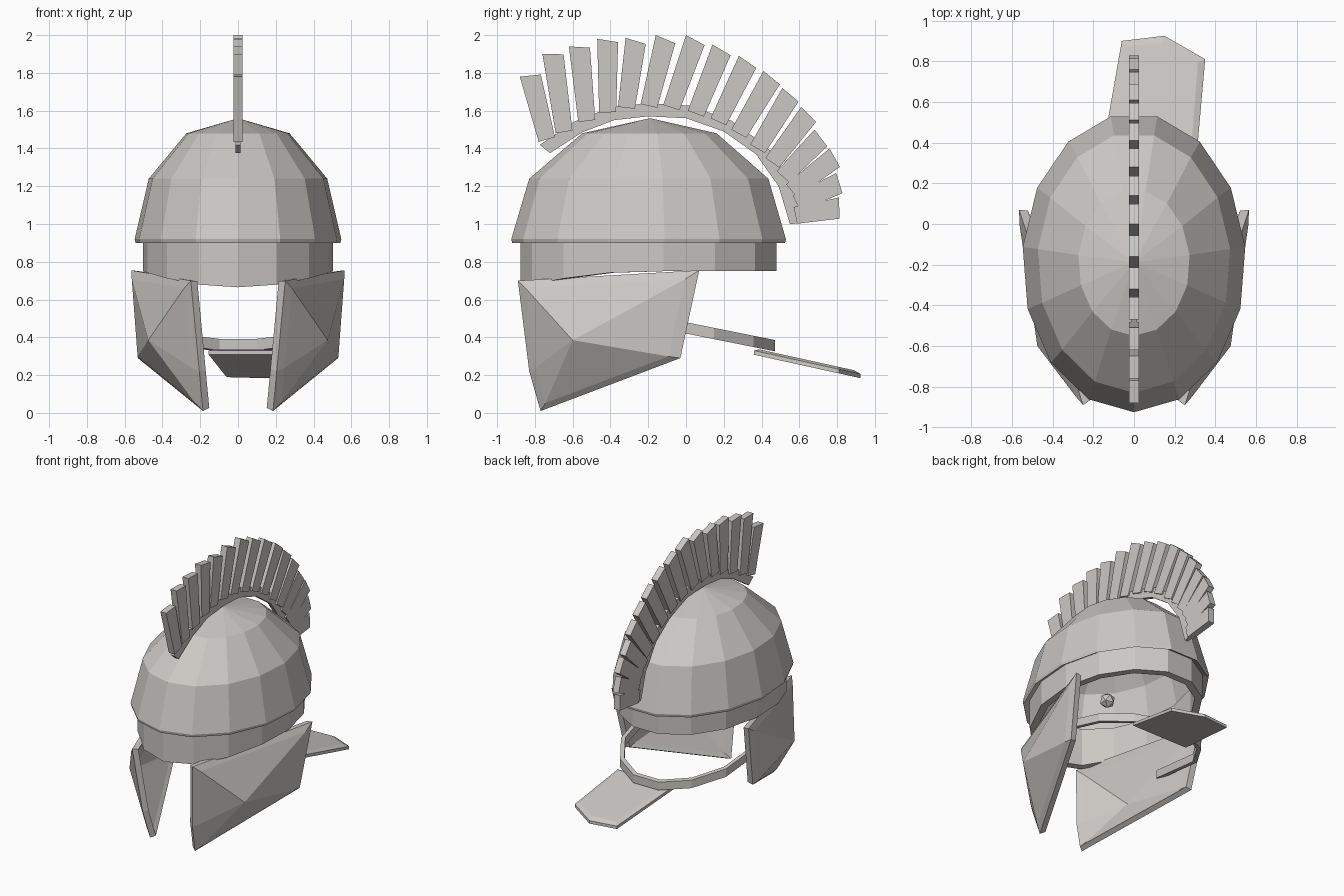
import bpy, bmesh, math
from mathutils import Vector

cube = bpy.data.objects.get("Cube")
if cube:
    bpy.data.objects.remove(cube)

steel = bpy.data.materials.new("pale_steel")
steel.use_nodes = True
steel.diffuse_color = (0.60, 0.58, 0.555, 1)
steel.node_tree.nodes["Principled BSDF"].inputs["Base Color"].default_value = steel.diffuse_color

SIDES = 15
CENTRE_Y = -0.19


def finish(name, bm):
    """Turn a bmesh into a flat shaded object."""
    bmesh.ops.recalc_face_normals(bm, faces=bm.faces[:])
    mesh = bpy.data.meshes.new(name)
    bm.to_mesh(mesh)
    bm.free()
    mesh.materials.append(steel)
    obj = bpy.data.objects.new(name, mesh)
    bpy.context.scene.collection.objects.link(obj)
    return obj


def oval_point(angle, rx, ry, z):
    return Vector((rx * math.sin(angle), CENTRE_Y - ry * math.cos(angle), z))


def bridge(bm, a, b, closed=True):
    n = len(a)
    for i in range(n if closed else n - 1):
        j = (i + 1) % n
        bm.faces.new((a[i], a[j], b[j], b[i]))


def oval_ring(bm, rx, ry, height):
    """Ring of vertices; height is a function of the angle from the front."""
    angles = [math.tau * i / SIDES for i in range(SIDES)]
    return [bm.verts.new(oval_point(a, rx, ry, height(a))) for a in angles]


def prism(bm, points, offset):
    """Extrude a flat polygon by an offset vector."""
    a = [bm.verts.new(p) for p in points]
    b = [bm.verts.new(p + offset) for p in points]
    bm.faces.new(a)
    bm.faces.new(b[::-1])
    bridge(bm, a, b)


def mirror_x(obj):
    obj.modifiers.new("mirror", 'MIRROR')


# Dome: a faceted shell running from inside apex, round the brim, to outside apex
bm = bmesh.new()
profile = [(0.25, 0.32, 1.43), (0.43, 0.59, 1.21), (0.49, 0.67, 0.935),
           (0.545, 0.73, 0.90), (0.55, 0.735, 0.92), (0.475, 0.64, 1.24), (0.275, 0.36, 1.48)]
rings = [oval_ring(bm, rx, ry, lambda a, z=z: z) for rx, ry, z in profile]
for lower, upper in zip(rings, rings[1:]):
    bridge(bm, lower, upper)
for ring, z in ((rings[0], 1.51), (rings[-1], 1.56)):
    apex = bm.verts.new((0, CENTRE_Y, z))
    for i in range(SIDES):
        bm.faces.new((ring[i], ring[(i + 1) % SIDES], apex))
finish("dome", bm)

# Brow band: ring under the brim, dipping at the front
bm = bmesh.new()


def dip(a):
    return 0.75 - 0.085 * max(0, math.cos(a)) ** 2


def band_top(a):
    return 0.96


rings = [oval_ring(bm, 0.505, 0.685, band_top), oval_ring(bm, 0.505, 0.685, dip),
         oval_ring(bm, 0.455, 0.63, dip), oval_ring(bm, 0.455, 0.63, band_top)]
for i in range(4):
    bridge(bm, rings[i], rings[(i + 1) % 4])
finish("brow_band", bm)

# Cheek guards: five sided plates with a raised rim and a pyramid boss
bm = bmesh.new()
outline = [Vector(p) for p in ((0.25, -0.89, 0.70), (0.565, 0.07, 0.755), (0.53, -0.03, 0.29),
                               (0.185, -0.77, 0.01), (0.205, -0.83, 0.22))]
middle = sum(outline, Vector()) / len(outline)
outward = (outline[1] - outline[0]).cross(outline[3] - outline[0]).normalized()
if outward.x < 0:
    outward = -outward
boss = Vector((0.475, -0.60, 0.385))


def guard_loop(scale, depth):
    return [bm.verts.new(middle + (p - middle) * scale + outward * depth) for p in outline]


back_in, back = guard_loop(0.86, -0.02), guard_loop(0.97, -0.04)
edge, front_in = guard_loop(1, 0), guard_loop(0.88, 0.025)
for a, b in ((back_in, back), (back, edge), (edge, front_in)):
    bridge(bm, a, b)
for ring, tip in ((front_in, boss), (back_in, boss - outward * 0.045)):
    v = bm.verts.new(tip)
    for i in range(5):
        bm.faces.new((ring[i], ring[(i + 1) % 5], v))
mirror_x(finish("cheek_guards", bm))

# Neck strap: sloping half hoop joining the cheek guards
bm = bmesh.new()
loops = [[], [], [], []]
for i in range(4, 12):
    a = math.tau * i / SIDES
    if i == 4:
        a -= 0.3
    if i == 11:
        a += 0.3
    for loop, (grow, lift) in zip(loops, ((0, 0), (0.03, 0), (0.03, 0.06), (0, 0.06))):
        p = oval_point(a, 0.47 + grow, 0.645 + grow, 0)
        p.z = 0.42 - 0.2 * p.y + lift
        loop.append(bm.verts.new(p))
for i in range(4):
    bridge(bm, loops[i], loops[(i + 1) % 4], closed=False)
for end in (0, -1):
    bm.faces.new([loop[end] for loop in loops])
finish("neck_strap", bm)

# Neck plate: tilted slab with a shallow sunken panel
bm = bmesh.new()
plan = [(-0.155, 0.36), (-0.06, 0.90), (0.15, 0.925), (0.35, 0.81), (0.31, 0.36)]
prism(bm, [Vector((x, y, 0.33 - 0.22 * (y - 0.36))) for x, y in plan], Vector((0, 0, -0.022)))
bm.normal_update()
bmesh.ops.recalc_face_normals(bm, faces=bm.faces[:])
top = [f for f in bm.faces if f.normal.z > 0.8]
bmesh.ops.inset_region(bm, faces=top, thickness=0.04, depth=0.012)
finish("neck_plate", bm)

# Crest rail: thin curved strip following the dome
bm = bmesh.new()
arc = [(-0.72, 1.375), (-0.55, 1.485), (-0.38, 1.55), (-0.2, 1.57), (0, 1.56),
       (0.2, 1.49), (0.37, 1.37), (0.49, 1.2), (0.55, 1.0)]
hub = Vector((0, -0.2, 0.95))
loops = [[], [], [], []]
for y, z in arc:
    p = Vector((0, y, z))
    out = (p - hub).normalized() * 0.07
    for loop, (x, k) in zip(loops, ((-1, 0), (1, 0), (1, 1), (-1, 1))):
        loop.append(bm.verts.new(p + out * k + Vector((x * 0.014, 0, 0))))
for i in range(4):
    bridge(bm, loops[i], loops[(i + 1) % 4], closed=False)
for end in (0, -1):
    bm.faces.new([loop[end] for loop in loops])
finish("crest_rail", bm)

# Crest blades: a fan of upright slabs, given by their leading edges
tips = [(-0.88, 1.78), (-0.76, 1.9), (-0.62, 1.94), (-0.47, 1.98), (-0.32, 1.985), (-0.16, 2),
        (0, 2), (0.14, 1.95), (0.28, 1.89), (0.41, 1.81), (0.51, 1.72), (0.61, 1.62),
        (0.68, 1.5), (0.76, 1.4), (0.795, 1.27), (0.81, 1.14)]
roots = [(-0.78, 1.435), (-0.69, 1.48), (-0.57, 1.54), (-0.46, 1.59), (-0.36, 1.62), (-0.24, 1.635),
         (-0.12, 1.63), (0.01, 1.6), (0.13, 1.56), (0.24, 1.5), (0.34, 1.42), (0.42, 1.35),
         (0.48, 1.28), (0.53, 1.21), (0.565, 1.15), (0.57, 1.09)]
bm = bmesh.new()
for (ty, tz), (ry, rz) in zip(tips, roots):
    tip, root = Vector((-0.024, ty, tz)), Vector((-0.024, ry, rz))
    axis = (tip - root).normalized()
    side = Vector((0, axis.z, -axis.y))
    prism(bm, [tip, tip + side * 0.11 - axis * 0.02, root + side * 0.09, root],
          Vector((0.048, 0, 0)))
finish("crest_blades", bm)

# Small faceted stud inside the dome
bm = bmesh.new()
bmesh.ops.create_icosphere(bm, subdivisions=1, radius=0.055)
bmesh.ops.translate(bm, verts=bm.verts[:], vec=(0, -0.28, 0.9))
finish("inner_stud", bm)
